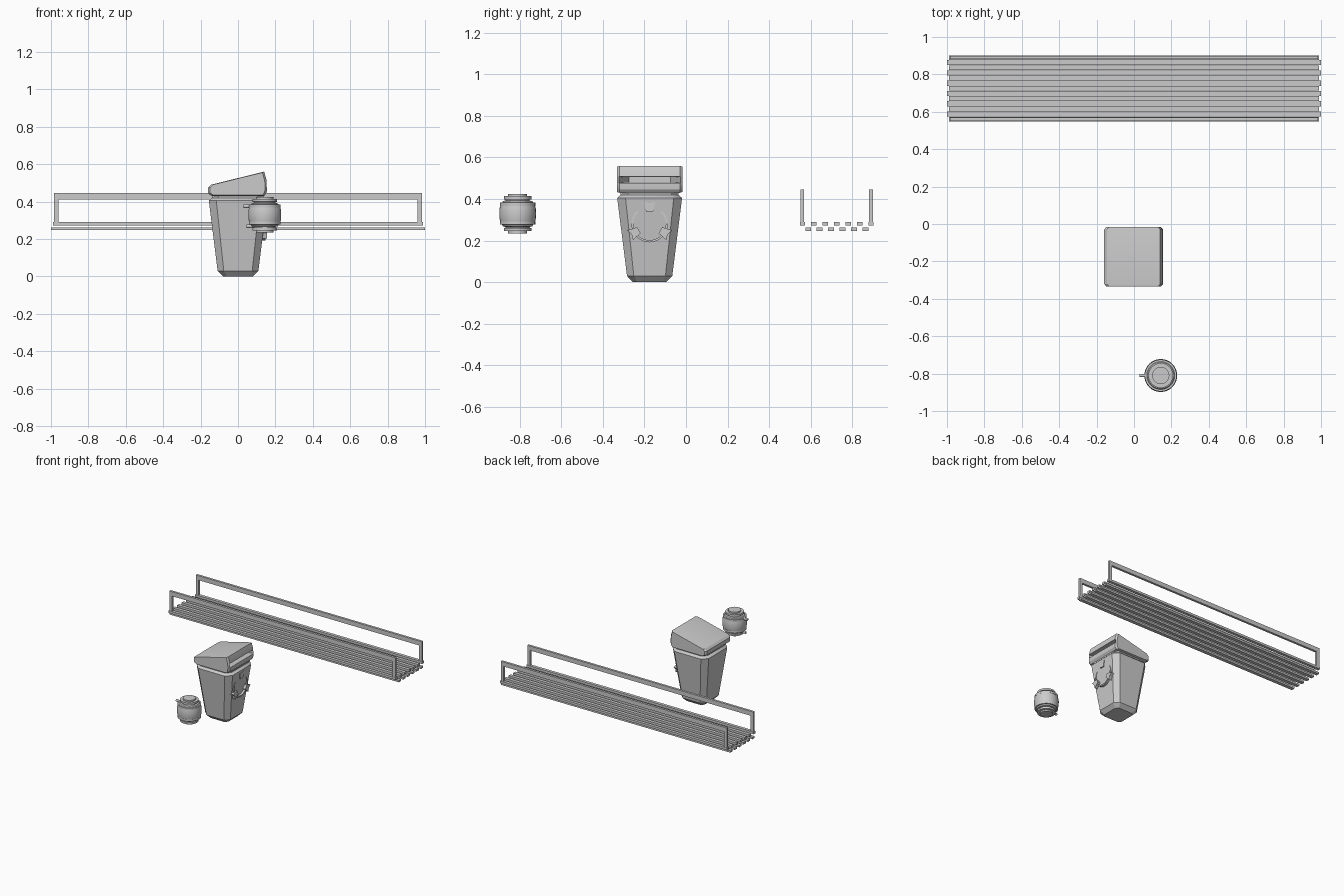
import bpy, bmesh, math
from mathutils import Matrix, Vector

if "Cube" in bpy.data.objects:
    bpy.data.objects.remove(bpy.data.objects["Cube"])


def finish(name, bm, angle=None):
    bmesh.ops.recalc_face_normals(bm, faces=bm.faces)
    me = bpy.data.meshes.new(name)
    bm.to_mesh(me)
    bm.free()
    ob = bpy.data.objects.new(name, me)
    bpy.context.collection.objects.link(ob)
    if angle:
        bpy.ops.object.select_all(action='DESELECT')
        ob.select_set(True)
        bpy.context.view_layer.objects.active = ob
        bpy.ops.object.shade_smooth_by_angle(angle=math.radians(angle))
    return ob


def add_box(bm, lo, hi):
    lo, hi = Vector(lo), Vector(hi)
    bmesh.ops.create_cube(bm, size=1, matrix=Matrix.Translation((lo + hi) / 2)
                          @ Matrix.Diagonal((*(hi - lo), 1)))


def loft(bm, rings):
    rows = [[bm.verts.new(p) for p in r] for r in rings]
    n = len(rows[0])
    for a, b in zip(rows, rows[1:]):
        for i in range(n):
            bm.faces.new((a[i], a[(i + 1) % n], b[(i + 1) % n], b[i]))
    bm.faces.new(rows[0][::-1])
    bm.faces.new(rows[-1])


def lathe(name, cx, cy, profile, n=32):
    bm = bmesh.new()
    loft(bm, [[(cx + r * math.cos(2 * math.pi * i / n), cy + r * math.sin(2 * math.pi * i / n), z)
               for i in range(n)] for r, z in profile])
    return finish(name, bm, 35)


# slatted rack: two layers of slats
bm = bmesh.new()
for i in range(6):
    y = 0.588 + 0.055 * i
    add_box(bm, (-1, y - 0.014, 0.247), (1, y + 0.014, 0.262))
finish("lower_slats", bm)
bm = bmesh.new()
for i in range(5):
    y = 0.6155 + 0.055 * i
    add_box(bm, (-0.99, y - 0.013, 0.272), (0.99, y + 0.013, 0.29))
finish("upper_slats", bm)

# rack side frames
for name, y in (("front_rail_frame", 0.56), ("back_rail_frame", 0.89)):
    bm = bmesh.new()
    add_box(bm, (-0.99, y - 0.012, 0.272), (0.99, y + 0.012, 0.29))
    add_box(bm, (-0.985, y - 0.009, 0.41), (0.985, y + 0.009, 0.445))
    for s in (-1, 1):
        xs = sorted((s * 0.985, s * 0.96))
        add_box(bm, (xs[0], y - 0.009, 0.29), (xs[1], y + 0.009, 0.41))
    finish(name, bm)

# bin body: tapered square section with cut corners
BY = -0.175


def octagon(h, c, z):
    k = h - c
    pts = [(h, -k), (h, k), (k, h), (-k, h), (-k, -h), (k, -h)]
    pts = [(h, -k), (h, k), (k, h), (-k, h), (-h, k), (-h, -k), (-k, -h), (k, -h)]
    return [(x, BY + y, z) for x, y in pts]


bm = bmesh.new()
loft(bm, [octagon(0.08, 0.02, 0), octagon(0.109, 0.033, 0.03),
          octagon(0.156, 0.04, 0.405), octagon(0.14, 0.035, 0.42), octagon(0.14, 0.035, 0.445)])
finish("bin_body", bm, 30)

# bin lid: sloped side profile, extruded across
prof = [(-0.14, 0.43), (-0.16, 0.443), (-0.16, 0.475), (-0.145, 0.49),
        (0.14, 0.56), (0.153, 0.515), (0.156, 0.475), (0.153, 0.447), (0.14, 0.43)]
bm = bmesh.new()
rings = []
for y, s in ((-0.158, 0.93), (-0.145, 1), (0.145, 1), (0.158, 0.93)):
    rings.append([(x * s, BY + y, 0.49 + (z - 0.49) * s) for x, z in prof])
loft(bm, rings)
lid = finish("bin_lid", bm, 25)

# lid opening, narrowing inward
bm = bmesh.new()
loft(bm, [[(x, BY + sy * w, z) for sy, z in ((-1, z0), (1, z0), (1, z1), (-1, z1))]
          for x, w, z0, z1 in ((0.2, 0.15, 0.475, 0.512), (0.15, 0.148, 0.478, 0.508),
                               (0.02, 0.10, 0.48, 0.505))])
cutter = finish("lid_opening_cutter", bm)
cutter.hide_render = True
cutter.hide_viewport = True
mod = lid.modifiers.new("opening", 'BOOLEAN')
mod.object = cutter
mod.operation = 'DIFFERENCE'
mod.solver = 'EXACT'

# raised ring on the bin side
CZ = 0.28
bm = bmesh.new()
N = 36
rows = []
for r, x in ((0.078, 0.10), (0.088, 0.10), (0.088, 0.148), (0.078, 0.148)):
    rows.append([bm.verts.new((x, BY + r * math.cos(2 * math.pi * i / N),
                               CZ + r * math.sin(2 * math.pi * i / N))) for i in range(N)])
for a, b in zip(rows, rows[1:] + rows[:1]):
    for i in range(N):
        j = (i + 1) % N
        bm.faces.new((a[i], a[j], b[j], b[i]))
finish("side_ring", bm, 30)

# three wedge blocks on the ring
bm = bmesh.new()
for k in range(3):
    rot = Matrix.Rotation(k * 2 * math.pi / 3, 4, 'X')
    loft(bm, [[rot @ Vector((x, u, v)) + Vector((0, BY, CZ))
               for u, v in ((-0.027, 0.108), (0, 0.1), (0.027, 0.108), (0.017, 0.06), (-0.017, 0.06))]
              for x in (0.11, 0.156)])
finish("ring_wedges", bm)

# small barrel with flanges and hoops
lathe("barrel", 0.143, -0.81, [
    (0.046, 0.235), (0.046, 0.246), (0.066, 0.246), (0.066, 0.26), (0.058, 0.262), (0.058, 0.266),
    (0.07, 0.268), (0.078, 0.282), (0.082, 0.284), (0.087, 0.305), (0.088, 0.33),
    (0.087, 0.355), (0.082, 0.376), (0.078, 0.378), (0.07, 0.39), (0.058, 0.393), (0.058, 0.397),
    (0.066, 0.399), (0.066, 0.414), (0.046, 0.414), (0.046, 0.425)])
for name, z in (("lower_hoop", 0.285), ("upper_hoop", 0.375)):
    lathe(name, 0.143, -0.81, [(0.07, z - 0.008), (0.085, z - 0.008), (0.085, z + 0.008), (0.07, z + 0.008)])

# barrel pegs
for name, z, x0 in (("upper_peg", 0.375, 0.03), ("lower_peg", 0.268, 0.045)):
    bm = bmesh.new()
    bmesh.ops.create_cone(bm, cap_ends=True, segments=12, radius1=0.009, radius2=0.009, depth=0.12 - x0,
                          matrix=Matrix.Translation(((x0 + 0.12) / 2, -0.81, z))
                          @ Matrix.Rotation(math.pi / 2, 4, 'Y'))
    finish(name, bm, 40)
